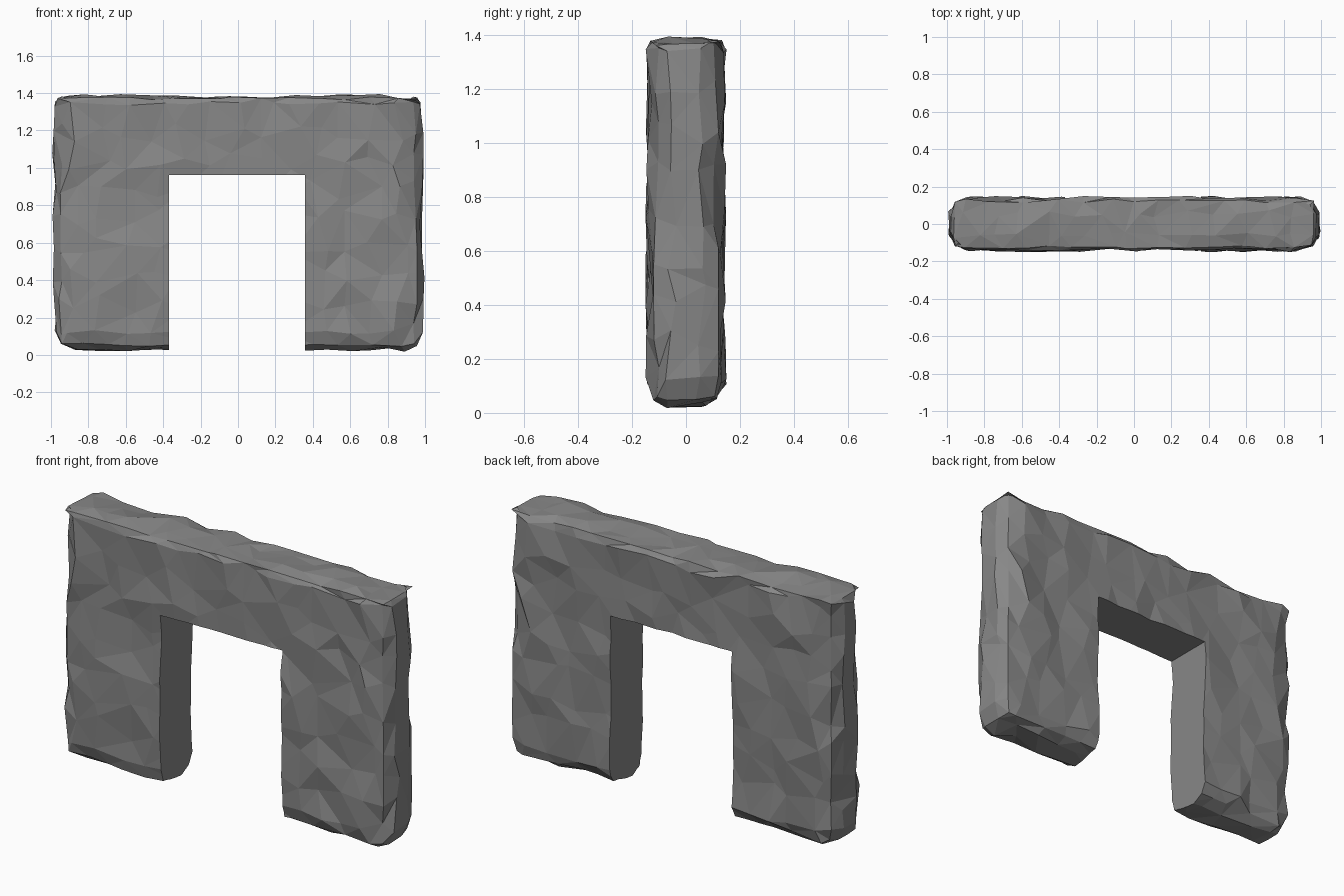
import bpy, bmesh, random
from mathutils import Vector

random.seed(5)
old = bpy.data.objects.get("Cube")
if old:
    bpy.data.objects.remove(old, do_unlink=True)

stone = bpy.data.materials.new("grey stone")
stone.use_nodes = True
colour = (0.245, 0.245, 0.245, 1)
stone.diffuse_color = colour
stone.node_tree.nodes["Principled BSDF"].inputs["Base Color"].default_value = colour

LOW = Vector((-0.98, -0.135, 0.03))
HIGH = Vector((0.98, 0.135, 1.38))
# Edge rounding: generous at the sides and base, tight along the top
ROUND_BODY = Vector((0.11, 0.085, 0.09))
ROUND_TOP = Vector((0.06, 0.04, 0.03))


def box(bm, low, high):
    bmesh.ops.create_cube(bm, size=1)
    for v in bm.verts:
        v.co = Vector(high[i] if v.co[i] > 0 else low[i] for i in range(3))


def spread(a, b, n):
    return [a + (b - a) * i / (n - 1) for i in range(n)]


def round_off(p):
    """Move a point on the box onto the rounded box; return it with its normal."""
    radius = ROUND_TOP if p.z > HIGH.z - 0.01 else ROUND_BODY
    low, high = LOW + radius, HIGH - radius
    high.z = HIGH.z - ROUND_TOP.z
    core = Vector(min(max(p[i], low[i]), high[i]) for i in range(3))
    out = Vector((p[i] - core[i]) / radius[i] for i in range(3)).normalized()
    return core + out * radius, out


# Rough stone slab
bm = bmesh.new()
box(bm, LOW, HIGH)
cuts = (spread(-0.87, 0.87, 13), [-0.055, 0.055], spread(0.12, 1.34, 9))
for axis, places in enumerate(cuts):
    normal = Vector((0, 0, 0))
    normal[axis] = 1
    for place in places:
        bmesh.ops.bisect_plane(bm, geom=bm.verts[:] + bm.edges[:] + bm.faces[:],
                               plane_co=normal * place, plane_no=normal)

# Uneven facets: points wander over flat faces, but only along the edges
for v in bm.verts:
    p, normal = round_off(v.co)
    border = max(abs(n) for n in normal) < 0.98
    slide = Vector(random.uniform(-s, s) for s in (0.05, 0.02, 0.05))
    if border:
        slide = Vector(0 if abs(normal[i]) > 0.1 else slide[i] for i in range(3))
    elif p.z > 1.3 or p.z < 0.15:
        slide.z *= 0.3
    slide -= normal * slide.dot(normal)
    v.co = p + slide + normal * random.uniform(-0.014, 0.016)
    v.co.x = min(max(v.co.x, -1), 1)
    v.co.z = min(max(v.co.z, 0), 1.4)
bmesh.ops.triangulate(bm, faces=bm.faces[:])
bmesh.ops.recalc_face_normals(bm, faces=bm.faces[:])
gentle = [e for e in bm.edges if e.calc_face_angle() < 0.4]
bmesh.ops.beautify_fill(bm, faces=bm.faces[:], edges=gentle, method='AREA')
mesh = bpy.data.meshes.new("stone_arch")
bm.to_mesh(mesh)
bm.free()
mesh.materials.append(stone)
arch = bpy.data.objects.new("stone_arch", mesh)
bpy.context.collection.objects.link(arch)

# Clean rectangular doorway
bm = bmesh.new()
box(bm, (-0.37, -0.5, -0.5), (0.357, 0.5, 0.961))
cut_mesh = bpy.data.meshes.new("doorway_cutter")
bm.to_mesh(cut_mesh)
bm.free()
cut_mesh.materials.append(stone)
cutter = bpy.data.objects.new("doorway_cutter", cut_mesh)
cutter.hide_render = True
bpy.context.collection.objects.link(cutter)
doorway = arch.modifiers.new("doorway", 'BOOLEAN')
doorway.operation = 'DIFFERENCE'
doorway.solver = 'EXACT'
doorway.object = cutter
bpy.context.view_layer.objects.active = arch
bpy.ops.object.modifier_apply(modifier=doorway.name)
bpy.data.objects.remove(cutter, do_unlink=True)
for face in arch.data.polygons:
    face.use_smooth = False
